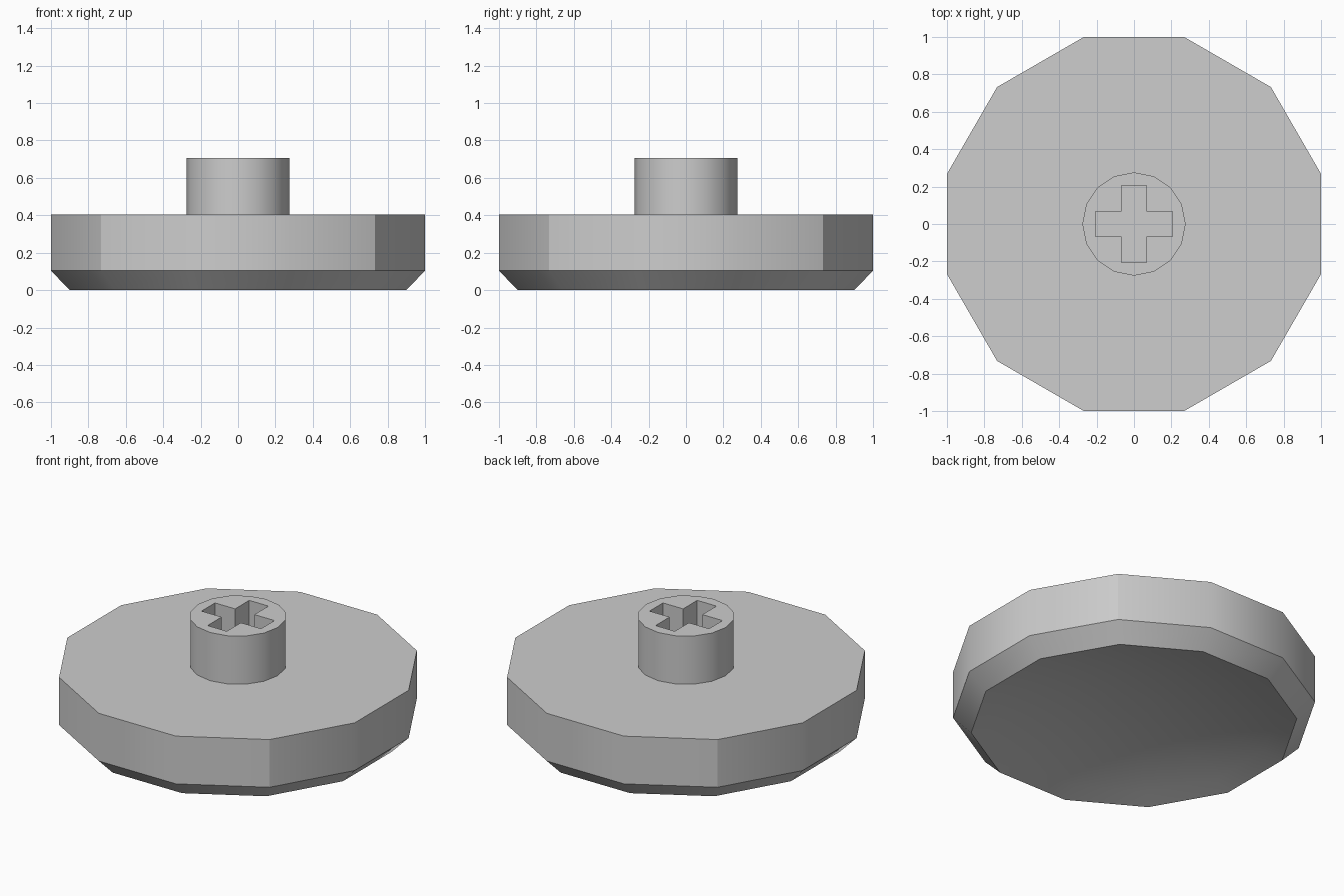
import bpy
import bmesh
from math import cos, sin, pi, radians

if "Cube" in bpy.data.objects:
    bpy.data.objects.remove(bpy.data.objects["Cube"], do_unlink=True)

PLATE_TOP, BEVEL_TOP, POST_TOP = 0.404, 0.104, 0.707
DISH_RIM, DISH_DEPTH, DISH_STEPS = 0.9, 0.14, 8

grey = bpy.data.materials.new("mid_grey")
grey.use_nodes = True
grey.diffuse_color = (0.61, 0.61, 0.61, 1)
grey.node_tree.nodes["Principled BSDF"].inputs["Base Color"].default_value = grey.diffuse_color


def polygon(sides, radius, start=0.0):
    angles = [start + 2 * pi * i / sides for i in range(sides)]
    return [(radius * cos(a), radius * sin(a)) for a in angles]


def add_loop(bm, points, z):
    return [bm.verts.new((x, y, z)) for x, y in points]


def finish(bm, name):
    bmesh.ops.recalc_face_normals(bm, faces=bm.faces)
    mesh = bpy.data.meshes.new(name)
    bm.to_mesh(mesh)
    bm.free()
    mesh.materials.append(grey)
    obj = bpy.data.objects.new(name, mesh)
    bpy.context.collection.objects.link(obj)
    bpy.ops.object.select_all(action='DESELECT')
    obj.select_set(True)
    bpy.context.view_layer.objects.active = obj
    bpy.ops.object.shade_smooth_by_angle(angle=radians(31))
    return obj


# Twelve-sided plate: shallow dished underside, chamfered lower rim, upright wall
profile = [(DISH_RIM * i / DISH_STEPS, DISH_DEPTH * (1 - (i / DISH_STEPS) ** 2))
           for i in range(1, DISH_STEPS + 1)]
profile += [(1, BEVEL_TOP), (1, PLATE_TOP)]
bm = bmesh.new()
rings = [add_loop(bm, polygon(12, half_width / cos(pi / 12), pi / 12), z)
         for half_width, z in profile]
for low, high in zip(rings, rings[1:]):
    for i in range(12):
        j = (i + 1) % 12
        bm.faces.new((low[i], low[j], high[j], high[i]))
bm.faces.new(rings[0])
bm.faces.new(rings[-1])
# Crisp corners on the wall's four diagonals
for low, high in zip(rings[-2], rings[-1]):
    if abs(abs(low.co.x) - abs(low.co.y)) < 0.01:
        bm.edges.get((low, high)).smooth = False
finish(bm, "plate")

# Round post with a cross-shaped socket open down to the plate
ARM, HALF = 0.207, 0.067
quarter = [(ARM, -HALF), (ARM, HALF), (HALF, HALF)]
cross = []
for _ in range(4):
    cross += quarter
    quarter = [(-y, x) for x, y in quarter]

bm = bmesh.new()
for outline in (polygon(16, 0.276), cross):
    loop = add_loop(bm, outline, POST_TOP)
    for a, b in zip(loop, loop[1:] + loop[:1]):
        bm.edges.new((a, b))
rim = bm.edges[:]
bmesh.ops.triangle_fill(bm, edges=rim, use_beauty=True)
walls = bmesh.ops.extrude_edge_only(bm, edges=rim)
for item in walls["geom"]:
    if isinstance(item, bmesh.types.BMVert):
        item.co.z = PLATE_TOP
finish(bm, "socket_post")
